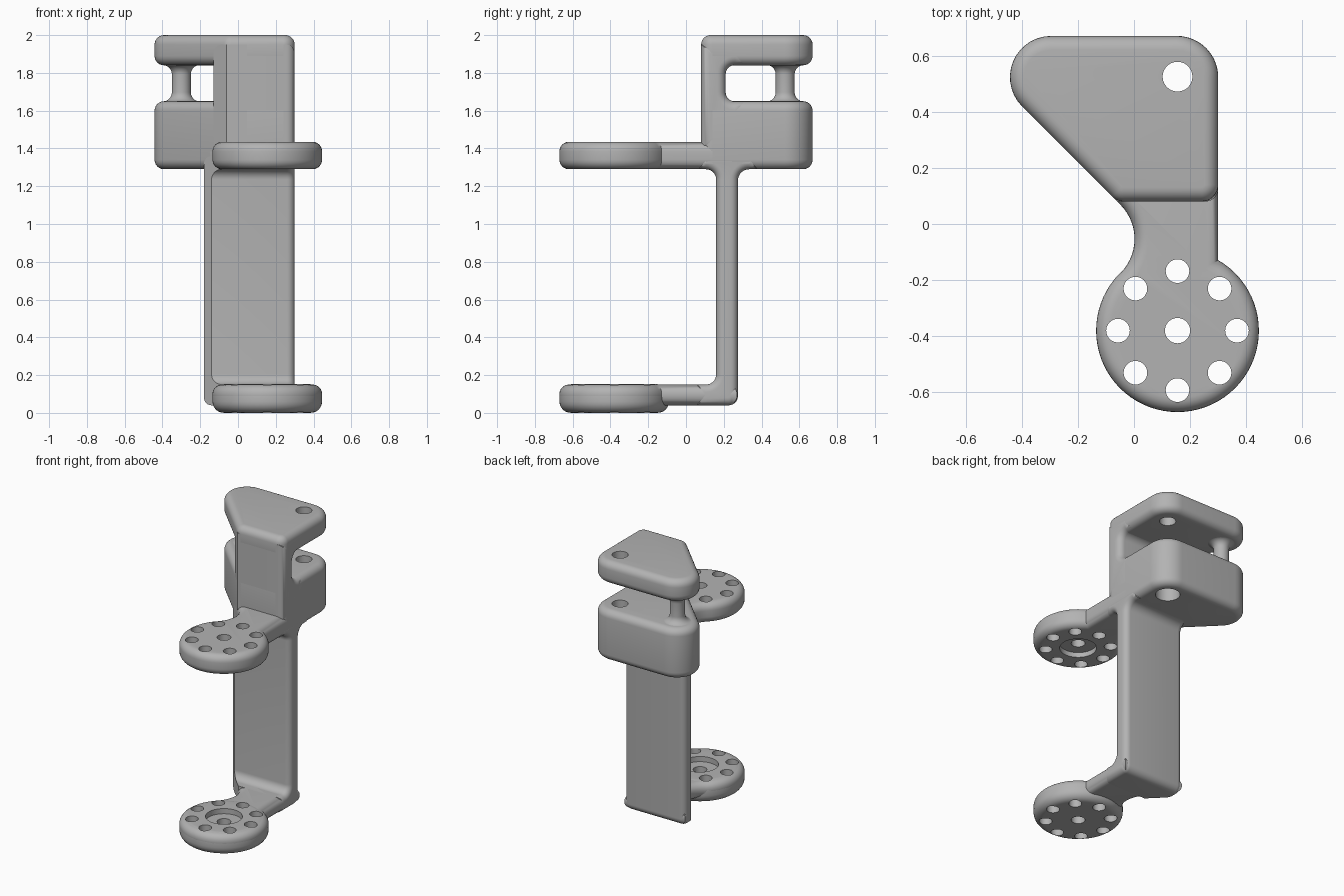
import bpy, bmesh
from math import sin, cos, pi, radians, tan
from mathutils import Vector

if "Cube" in bpy.data.objects:
    bpy.data.objects.remove(bpy.data.objects["Cube"], do_unlink=True)

GREY = (0.45, 0.45, 0.45, 1)
mat = bpy.data.materials.new("plain grey")
mat.use_nodes = True
mat.diffuse_color = GREY
mat.node_tree.nodes["Principled BSDF"].inputs["Base Color"].default_value = GREY


def rounded(points, steps=10):
    """Round each (x, y, radius) corner of a closed outline."""
    out = []
    for i, p in enumerate(points):
        c = Vector(p[:2])
        r = p[2] if len(p) > 2 else 0
        if not r:
            out.append(c)
            continue
        a = (Vector(points[i - 1][:2]) - c).normalized()
        b = (Vector(points[(i + 1) % len(points)][:2]) - c).normalized()
        half = a.angle(b) / 2
        centre = c + (a + b).normalized() * r / sin(half)
        start = (c + a * r / tan(half) - centre).normalized()
        end = (c + b * r / tan(half) - centre).normalized()
        sweep = start.angle(end)
        for k in range(steps + 1):
            t = sweep * k / steps
            out.append(centre + r * (start * sin(sweep - t) + end * sin(t)) / sin(sweep))
    return out


def inset(outline, d):
    """Shrink a counter-clockwise outline by d with mitred corners."""
    out = []
    for i, p in enumerate(outline):
        e1 = (p - outline[i - 1]).normalized()
        e2 = (outline[(i + 1) % len(outline)] - p).normalized()
        n1, n2 = Vector((-e1.y, e1.x)), Vector((-e2.y, e2.x))
        out.append(p + (n1 + n2) * d / (1 + n1.dot(n2)))
    return out


def circle(c, r, n=64):
    return [Vector((c[0] + r * cos(2 * pi * k / n), c[1] + r * sin(2 * pi * k / n)))
            for k in range(n)]


def loft(rings):
    """Skin a stack of equal rings and cap both ends."""
    bm = bmesh.new()
    loops = [[bm.verts.new(co) for co in ring] for ring in rings]
    n = len(loops[0])
    for lower, upper in zip(loops, loops[1:]):
        for k in range(n):
            j = (k + 1) % n
            bm.faces.new((lower[k], lower[j], upper[j], upper[k]))
    bm.faces.new(loops[0][::-1])
    bm.faces.new(loops[-1])
    return bm


def finish(name, bm):
    bmesh.ops.recalc_face_normals(bm, faces=bm.faces)
    mesh = bpy.data.meshes.new(name)
    bm.to_mesh(mesh)
    bm.free()
    mesh.materials.append(mat)
    ob = bpy.data.objects.new(name, mesh)
    bpy.context.collection.objects.link(ob)
    return ob


def prism(name, outline, lo, hi, bevel=0.0, along_x=False, trim=False):
    """Extrude an outline with rounded rims, optionally trimmed to the slanted side."""
    layers = [(0, lo), (0, hi)]
    if bevel:
        turns = [k / 6 * pi / 2 for k in range(7)]
        bottom = [(bevel * (1 - sin(t)), bevel * (1 - cos(t))) for t in turns]
        layers = [(d, lo + h) for d, h in bottom] + [(d, hi - h) for d, h in bottom[::-1]]
    bm = loft([[(h, p.x, p.y) if along_x else (p.x, p.y, h) for p in inset(outline, d)]
               for d, h in layers])
    if trim:
        bmesh.ops.bisect_plane(bm, geom=bm.verts[:] + bm.edges[:] + bm.faces[:],
                               plane_co=(0.01, 0.01, 0), plane_no=(-1, -1, 0),
                               clear_outer=True)
        bmesh.ops.holes_fill(bm, edges=[e for e in bm.edges if e.is_boundary], sides=0)
    return finish(name, bm)


def drill(ob, holes):
    """Cut round holes given as (centre, radius, bottom, top)."""
    for centre, r, lo, hi in holes:
        cutter = prism("cutter", circle(centre, r, 40), lo, hi)
        mod = ob.modifiers.new("hole", 'BOOLEAN')
        mod.operation = 'DIFFERENCE'
        mod.solver = 'EXACT'
        mod.object = cutter
        bpy.context.view_layer.objects.active = ob
        bpy.ops.object.modifier_apply(modifier=mod.name)
        bpy.data.objects.remove(cutter, do_unlink=True)


# Shared outlines
DISC, DISC_R = (0.155, -0.38), 0.29
head = rounded([(0.30, 0.67, 0.147), (-0.65, 0.67, 0.147),
                (-0.06, 0.08, 0.06), (0.30, 0.08, 0.06)], 14)
rim = [(DISC[0] + DISC_R * cos(radians(a)), DISC[1] + DISC_R * sin(radians(a)))
       for a in range(140, 421, 5)]
arm = rounded([(0.30, 0.27), (-0.18, 0.27), (-0.18, 0.20),
               (0.0725, -0.0525, 0.172)] + rim, 14)

# Clamp head: lower block, upper plate and the wall joining them
lower_block = prism("lower_block", head, 1.29, 1.65, 0.05)
upper_plate = prism("upper_plate", head, 1.84, 2.0, 0.05)
wall = rounded([(0.08, 1.40), (0.31, 1.40), (0.31, 1.648), (0.21, 1.648, 0.05),
                (0.21, 1.842, 0.05), (0.31, 1.842), (0.31, 1.95), (0.08, 1.95)])
prism("head_wall", wall, -0.13, 0.30, 0.045, along_x=True, trim=True)

# Flared post between block and plate
POST, HALF_GAP, FLARE = (-0.30, 0.525), 0.097, 0.05
levels = []
for k in range(9):
    t = k / 8 * pi / 2
    levels += [(1.745 + side * (HALF_GAP - FLARE * (1 - cos(t))),
                0.05 + FLARE * (1 - sin(t))) for side in (-1, 1)]
finish("post", loft([[(p.x, p.y, z) for p in circle(POST, r, 32)]
                     for z, r in sorted(levels)]))

# Upright stem with filleted foot and flared top
stem = rounded([(0.275, 0.04, 0.05), (0.275, 1.29, 0.06), (0.375, 1.29), (0.375, 1.36),
                (0.07, 1.36), (0.07, 1.29), (0.16, 1.29, 0.055), (0.16, 0.15, 0.055),
                (0.06, 0.15), (0.06, 0.04)])
prism("stem", stem, -0.18, 0.30, 0.04, along_x=True, trim=True)

# Arms ending in perforated discs
upper_arm = prism("upper_arm", arm, 1.29, 1.435, 0.05)
lower_arm = prism("lower_arm", arm, 0.04, 0.15, 0.05)
lower_disc = prism("lower_disc", circle(DISC, DISC_R, 72), 0.0, 0.152, 0.06)

# Holes and shallow recesses
ring = [(c, 0.042, -1, 3) for c in circle(DISC, 0.212, 8)] + [(DISC, 0.045, -1, 3)]
drill(upper_arm, ring + [(DISC, 0.12, 1.2, 1.325)])
for part in (lower_arm, lower_disc):
    drill(part, ring + [(DISC, 0.12, 0.115, 0.3)])
BOLT = (0.155, 0.525)
drill(upper_plate, [(BOLT, 0.053, 1, 3)])
drill(lower_block, [(BOLT, 0.053, 1, 3), (BOLT, 0.08, 1, 1.42)])

# Smooth shading with sharp hole edges
for ob in bpy.context.scene.objects:
    ob.select_set(ob.type == 'MESH')
    if ob.type == 'MESH':
        bpy.context.view_layer.objects.active = ob
bpy.ops.object.shade_smooth_by_angle(angle=radians(35))
